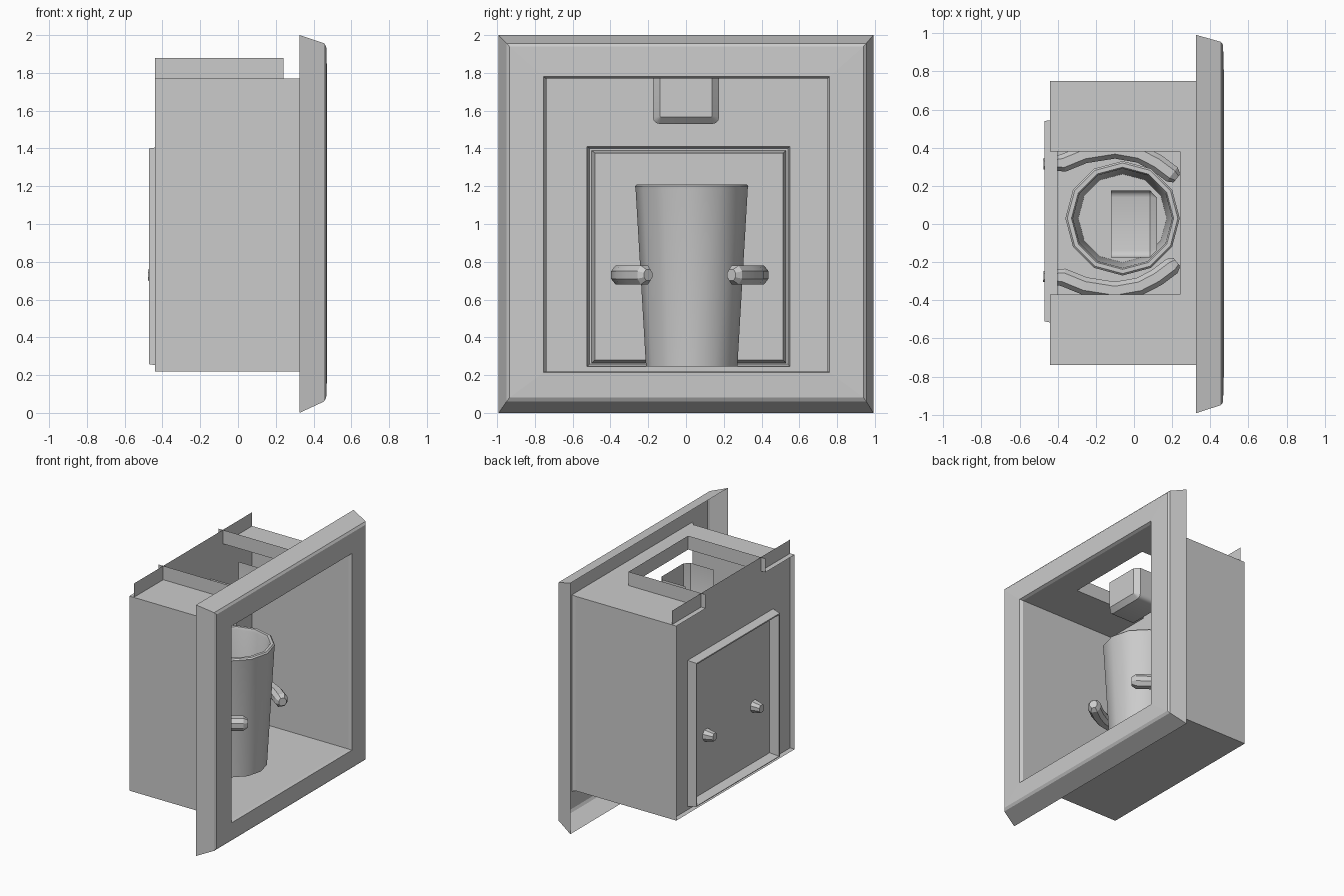
import bpy, bmesh
from math import cos, sin, pi, radians
from mathutils import Vector

cube = bpy.data.objects.get("Cube")
if cube:
    bpy.data.objects.remove(cube, do_unlink=True)

grey = bpy.data.materials.new("plain_grey")
grey.use_nodes = True
COLOR = (0.6, 0.6, 0.6, 1)
grey.diffuse_color = COLOR
grey.node_tree.nodes["Principled BSDF"].inputs["Base Color"].default_value = COLOR


def finish(name, bm, smooth=None):
    mesh = bpy.data.meshes.new(name)
    bm.to_mesh(mesh)
    bm.free()
    obj = bpy.data.objects.new(name, mesh)
    bpy.context.collection.objects.link(obj)
    mesh.materials.append(grey)
    if smooth:
        bpy.ops.object.select_all(action="DESELECT")
        obj.select_set(True)
        bpy.context.view_layer.objects.active = obj
        bpy.ops.object.shade_smooth_by_angle(angle=radians(smooth))
    return obj


def skin(bm, rings, cap_start=False, cap_end=False, skip=()):
    """Join closed rings of points with quads, leaving out the sides in skip."""
    rows = [[bm.verts.new(p) for p in ring] for ring in rings]
    n = len(rows[0])
    for a, b in zip(rows, rows[1:]):
        for i in range(n):
            if i not in skip:
                j = (i + 1) % n
                bm.faces.new((a[i], a[j], b[j], b[i]))
    if cap_start:
        bm.faces.new(rows[0][::-1])
    if cap_end:
        bm.faces.new(rows[-1])


def rect(x, y0, y1, z0, z1):
    # side order: floor, +y wall, roof, -y wall
    return [(x, y0, z0), (x, y1, z0), (x, y1, z1), (x, y0, z1)]


def sheet(bm, *points):
    bm.faces.new([bm.verts.new(p) for p in points])


def roof_sheet(bm, x0, x1, y0, y1, z):
    sheet(bm, (x0, y0, z), (x1, y0, z), (x1, y1, z), (x0, y1, z))


# Shared sizes: niche width and height, and the opening in its roof
Y0, Y1, Z0, Z1 = -0.74, 0.75, 0.22, 1.77
H0, H1, HX, TOP = -0.37, 0.38, 0.24, 1.88
BACK, WALL, FACE = -0.44, -0.40, 0.472

# Front frame, hollow behind
bm = bmesh.new()
skin(bm, [rect(0.325, -0.992, 0.992, 0, 2),
          rect(0.455, -0.95, 0.955, 0.06, 1.957),
          rect(0.467, -0.935, 0.94, 0.08, 1.94),
          rect(FACE, -0.755, 0.76, 0.213, 1.78),
          rect(0.45, Y0, Y1, Z0, Z1)])
finish("front_frame", bm)

# Niche floor and side walls, then the roof around its opening
bm = bmesh.new()
skin(bm, [rect(0.45, Y0, Y1, Z0, Z1), rect(BACK, Y0, Y1, Z0, Z1)], skip=(2,))
roof_sheet(bm, BACK, 0.45, Y0, H0, Z1)
roof_sheet(bm, BACK, 0.45, H1, Y1, Z1)
roof_sheet(bm, HX, 0.45, H0, H1, Z1)
finish("niche_shell", bm)

# Back wall rising above the roof, with a hollow raised rim around its panel
bm = bmesh.new()
skin(bm, [rect(WALL, Y0, Y1, Z0, Z1),
          rect(WALL, -0.525, 0.55, 0.245, 1.41),
          rect(-0.47, -0.51, 0.54, 0.258, 1.4),
          rect(-0.47, -0.5, 0.53, 0.263, 1.39),
          rect(WALL, -0.482, 0.515, 0.28, 1.375)], cap_end=True)
sheet(bm, *rect(WALL, Y0, Y1, Z1, TOP))
finish("back_wall", bm)

# Open collar around the roof opening
bm = bmesh.new()
for y in (H0, H1):
    sheet(bm, (BACK, y, Z1), (HX, y, Z1), (HX, y, TOP), (BACK, y, TOP))
sheet(bm, *rect(HX, H0, H1, Z1, TOP))
finish("roof_collar", bm)

# Spout: rounded trough open at the top and back, with a chamfered front
def spout_ring(x, half, low, radius):
    pts = [(x, half, 1.78)]
    for k in range(8):
        a = -(k % 4) * pi / 6 if k < 4 else -pi / 2 - (k - 4) * pi / 6
        side = 1 if k < 4 else -1
        pts.append((x, side * (half - radius) + radius * cos(a),
                    low + radius + radius * sin(a)))
    return pts + [(x, -half, 1.78)]


bm = bmesh.new()
skin(bm, [spout_ring(-0.12, 0.175, 1.53, 0.035),
          spout_ring(0.085, 0.175, 1.53, 0.035),
          spout_ring(0.12, 0.138, 1.567, 0.005)], cap_end=True, skip=(9,))
finish("spout", bm, 32)

# Tapered cup turned from a profile
SIDES = 12
profile = [(0.242, 0.245), (0.297, 1.185), (0.3, 1.2), (0.29, 1.21),
           (0.268, 1.21), (0.26, 1.19), (0.232, 0.26)]
bm = bmesh.new()
skin(bm, [[(-0.06 + r * cos(2 * pi * i / SIDES), 0.03 + r * sin(2 * pi * i / SIDES), z)
           for i in range(SIDES)] for r, z in profile],
     cap_start=True, cap_end=True)
finish("cup", bm, 35)

# Two curved holder arms, reaching through the back wall
path = [(-0.475, 0.295), (-0.37, 0.3), (-0.26, 0.345), (-0.1, 0.37),
        (0.03, 0.347), (0.12, 0.3), (0.2, 0.24), (0.225, 0.22)]
section = [(1, 0.4), (0.5, 1), (-0.5, 1), (-1, 0.4),
           (-1, -0.4), (-0.5, -1), (0.5, -1), (1, -0.4)]
for side, name in ((1, "left_arm"), (-1, "right_arm")):
    bm = bmesh.new()
    rings = []
    for k, point in enumerate(path):
        a = Vector(path[max(k - 1, 0)])
        b = Vector(path[min(k + 1, len(path) - 1)])
        d = (b - a).normalized()
        size = 0.6 if k in (0, len(path) - 1) else 1
        rings.append([(point[0] - d.y * u * 0.047 * size,
                       0.02 + side * (point[1] + d.x * u * 0.047 * size),
                       0.73 + v * 0.05 * size) for u, v in section])
    skin(bm, rings, cap_start=True, cap_end=True)
    bmesh.ops.recalc_face_normals(bm, faces=bm.faces)
    finish(name, bm, 25)
